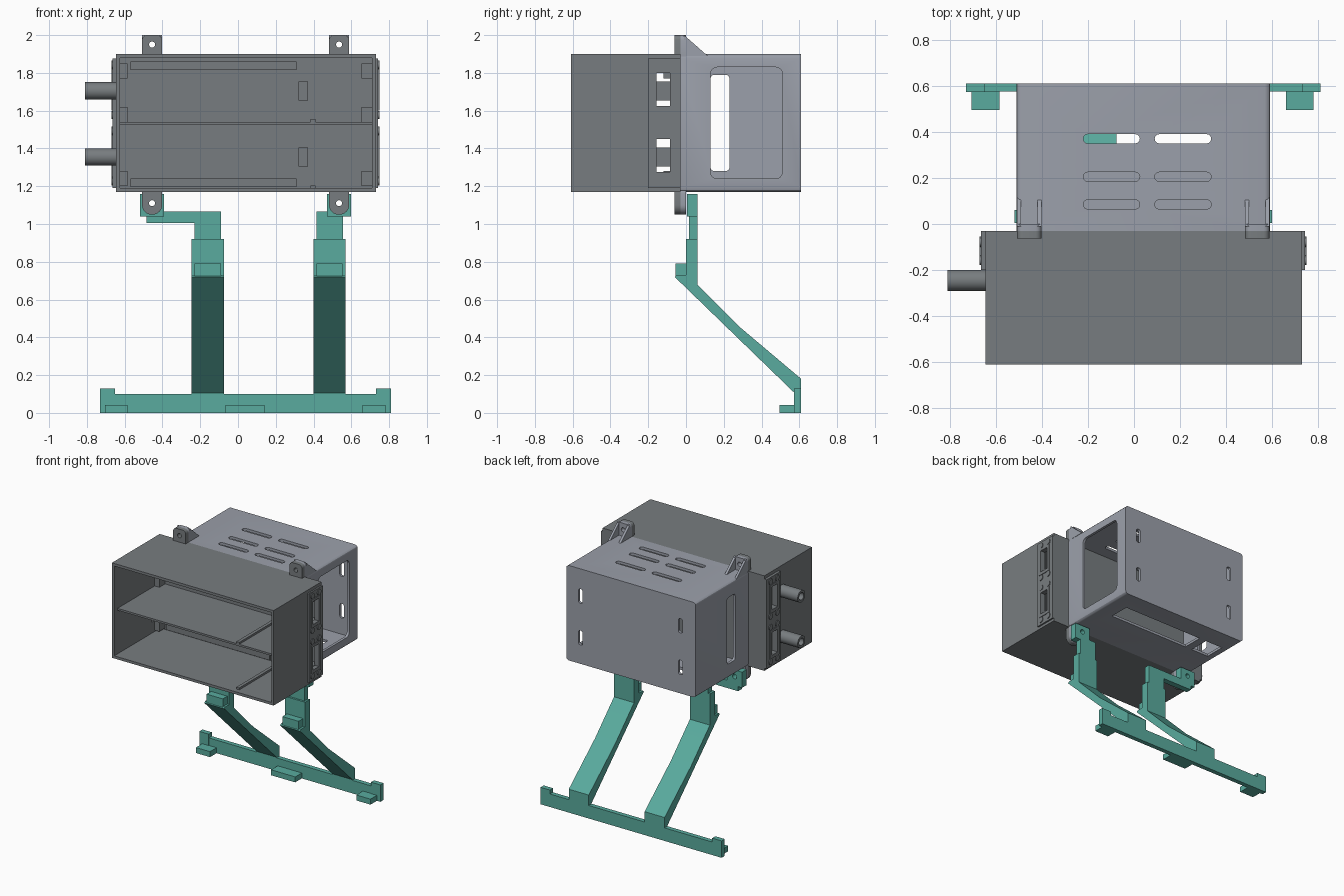
import bpy, bmesh, math
from mathutils import Vector, Matrix

if "Cube" in bpy.data.objects:
    bpy.data.objects.remove(bpy.data.objects["Cube"])


def material(name, rgb):
    m = bpy.data.materials.new(name)
    m.diffuse_color = (*rgb, 1)
    m.use_nodes = True
    m.node_tree.nodes["Principled BSDF"].inputs["Base Color"].default_value = m.diffuse_color
    return m


DARK = material("dark grey", (0.187, 0.204, 0.214))
LIGHT = material("light grey", (0.33, 0.352, 0.405))
TEAL = material("teal", (0.10, 0.407, 0.342))


def finish(name, bm, mat):
    bmesh.ops.recalc_face_normals(bm, faces=bm.faces)
    me = bpy.data.meshes.new(name)
    bm.to_mesh(me)
    bm.free()
    ob = bpy.data.objects.new(name, me)
    bpy.context.collection.objects.link(ob)
    if mat:
        me.materials.append(mat)
    return ob


def box(name, x, y, z, mat=None, axis=None, r=0.0, seg=4):
    """Box from ranges; edges parallel to axis are rounded by r."""
    bm = bmesh.new()
    bmesh.ops.create_cube(bm, size=1)
    for v in bm.verts:
        v.co = Vector([(a + b) / 2 + c * (b - a) for (a, b), c in zip((x, y, z), v.co)])
    if axis is not None:
        es = [e for e in bm.edges
              if abs((e.verts[0].co - e.verts[1].co).normalized()[axis]) > 0.9]
        bmesh.ops.bevel(bm, geom=es, offset=r, segments=seg, profile=0.5, affect='EDGES')
    return finish(name, bm, mat)


def rod(name, centre, axis, r, depth, mat=None, n=24):
    bm = bmesh.new()
    rot = Matrix.Rotation(math.pi / 2, 4, 'Y' if axis == 0 else 'X')
    bmesh.ops.create_cone(bm, cap_ends=True, segments=n, radius1=r, radius2=r,
                          depth=depth, matrix=Matrix.Translation(centre) @ rot)
    return finish(name, bm, mat)


def extrude_x(name, pts, x0, x1, mat):
    """Side profile of (y, z) points extruded along x."""
    bm = bmesh.new()
    f = bm.faces.new([bm.verts.new((x0, y, z)) for y, z in pts])
    g = bmesh.ops.extrude_face_region(bm, geom=[f])["geom"]
    bmesh.ops.translate(bm, vec=(x1 - x0, 0, 0),
                        verts=[v for v in g if isinstance(v, bmesh.types.BMVert)])
    return finish(name, bm, mat)


def cut(ob, cutters):
    for c in cutters:
        c.hide_render = True
        m = ob.modifiers.new("cut", 'BOOLEAN')
        m.object, m.operation, m.solver = c, 'DIFFERENCE', 'EXACT'
    bpy.context.view_layer.update()
    me = bpy.data.meshes.new_from_object(
        ob.evaluated_get(bpy.context.evaluated_depsgraph_get()))
    ob.modifiers.clear()
    ob.data = me
    for c in cutters:
        bpy.data.objects.remove(c)
    return ob


PORTS = (1.71, 1.36)          # heights of the two connectors / tubes


def port_holes(x):
    return [box("cutter", x, (-.155, -.085), (z - .085, z + .09)) for z in PORTS]


# Front case: open at the front, with connector openings in both sides
case = box("front_case", (-.645, .73), (-.61, -.03), (1.17, 1.90), DARK)
cut(case, [box("cutter", (-.625, .71), (-.8, -.05), (1.19, 1.88))] + port_holes((-1, 1)))

# Shelf with groove ribs, lips and back strips inside the case
box("shelf", (-.63, .72), (-.57, -.04), (1.525, 1.54), DARK)
for z in (1.19, 1.54):
    box("divider_rib", (.385, .41), (-.57, -.05), (z - .002, z + .015), DARK)
for z in (1.19, 1.81):
    box("back_strip", (-.57, .31), (-.058, -.045), (z + .005, z + .05), DARK)
for z in PORTS:
    box("inner_block", (.32, .37), (-.17, -.045), (z - .055, z + .045), DARK)
for z in (1.20, 1.54, 1.77):
    box("wall_lug_left", (-.63, -.585), (-.12, -.045), (z, z + .08), DARK)
    box("wall_lug_right", (.655, .715), (-.12, -.045), (z, z + .08), DARK)

# Side plates with connector frames and screws
for side, a, b in ((-1, -.665, -.64), (1, .725, .742)):
    plate = box("side_plate", (a, b), (-.20, -.03), (1.19, 1.875), DARK)
    cut(plate, port_holes((-1, 1)))
    face = a if side < 0 else b
    for z in PORTS:
        frame = box("connector_frame", (face - .006, face + .006), (-.175, -.064),
                    (z - .11, z + .11), DARK)
        cut(frame, port_holes((-1, 1)))
        for y in (-.157, -.077):
            for dz in (-.133, .133):
                rod("plate_screw", (face, y, z + dz), 0, .022, .012, DARK, 16)

# Hollow tubes on the left side
for z in PORTS:
    t = rod("side_tube", (-.725, -.245, z - .005), 0, .046, .17, DARK)
    cut(t, [rod("cutter", (-.76, -.245, z - .005), 0, .028, .2)])

# Rear case: hollow, with side windows, vents and cable slots
rear = box("rear_case", (-.51, .59), (-.03, .61), (1.17, 1.90), LIGHT, 1, .022, 3)
cuts = [box("cutter", (-.49, .57), (-.1, .59), (1.19, 1.88)),
        box("cutter", (.5, .7), (.13, .51), (1.24, 1.83), None, 0, .035),
        box("cutter", (-.6, -.4), (.13, .23), (1.28, 1.79), None, 0, .02),
        box("cutter", (-.24, .45), (.29, .45), (1.1, 1.25)),
        box("cutter", (-.45, -.30), (.29, .45), (1.1, 1.25))]
for y in (.085, .205, .37):
    for x in (-.22, .09):
        cuts.append(box("cutter", (x, x + .245), (y - .02, y + .02), (1.8, 2), None, 2, .0195))
for x in (-.38, .47):
    for z in (1.37, 1.69):
        cuts.append(box("cutter", (x - .018, x + .018), (.5, .7), (z - .055, z + .055),
                        None, 1, .014))
cut(rear, cuts)

# Bolt ears joining both cases: front half dark, rear half light
for x in (-.455, .535):
    for tag, y, mat in (("front", (-.062, -.03), DARK), ("rear", (-.03, 0), LIGHT)):
        top = box(tag + "_upper_ear", (x - .053, x + .053), y, (1.84, 2.0), mat, 1, .025)
        low = box(tag + "_lower_ear", (x - .053, x + .053), y, (1.05, 1.21), mat, 1, .05, 6)
        inner = (-.1, -.05) if tag == "front" else (.02, .05)
        if tag == "front":   # trim ear ends hidden inside the front shell
            extra = [box("cutter", (x - .1, x + .1), (-.1, -.0305), (1.171, 1.899))]
            extra2 = [box("cutter", (x - .1, x + .1), (-.1, -.0305), (1.171, 1.899))]
        else:
            extra, extra2 = [], []
        cut(top, [rod("cutter", (x, 0, 1.95), 1, .016, .4)] + extra)
        cut(low, [rod("cutter", (x, 0, 1.11), 1, .016, .4)] + extra2)
    # Triangular gussets behind the upper ears
    for gx in (x - .053, x + .035):
        extrude_x("ear_gusset", [(-.01, 1.89), (.115, 1.89), (-.01, 2.0)], gx, gx + .018, LIGHT)

# Stand legs: bent strut, hook, neck and bolt tab
STRUT = [(0, .92), (.06, .92), (.06, .68), (.29, .45), (.61, .18), (.61, .01),
         (.575, .01), (.575, .105), (-.06, .72), (-.05, .73), (0, .73)]
for x0, x1, ear in ((-.245, -.075, -.455), (.40, .57, .535)):
    extrude_x("leg_strut", STRUT, x0, x1, TEAL)
    box("leg_hook", (x0 + .016, x1 - .016), (-.055, .01), (.72, .79), TEAL)
    box("leg_neck", (x0 + .015, x1 - .015), (.015, .06), (.91, 1.065), TEAL)
    if ear < 0:
        box("leg_arm", (-.485, x0 + .02), (.015, .06), (1.005, 1.065), TEAL)
    tab = box("leg_tab", (ear - .064, ear + .064), (.005, .06), (1.04, 1.16), TEAL)
    cut(tab, [rod("cutter", (ear, 0, 1.11), 1, .018, .4)])

# Base bar with raised ends and feet
box("base_bar", (-.73, .81), (.575, .61), (0, .10), TEAL)
for x in (-.73, .73):
    box("base_end", (x, x + .08), (.572, .61), (0, .13), TEAL)
for x in ((-.705, -.585), (-.065, .14), (.66, .78)):
    box("base_foot", x, (.495, .58), (0, .042), TEAL)

# Smooth rounded parts while keeping edges sharp
bpy.ops.object.select_all(action='SELECT')
bpy.context.view_layer.objects.active = rear
bpy.ops.object.shade_smooth_by_angle(angle=math.radians(30))
